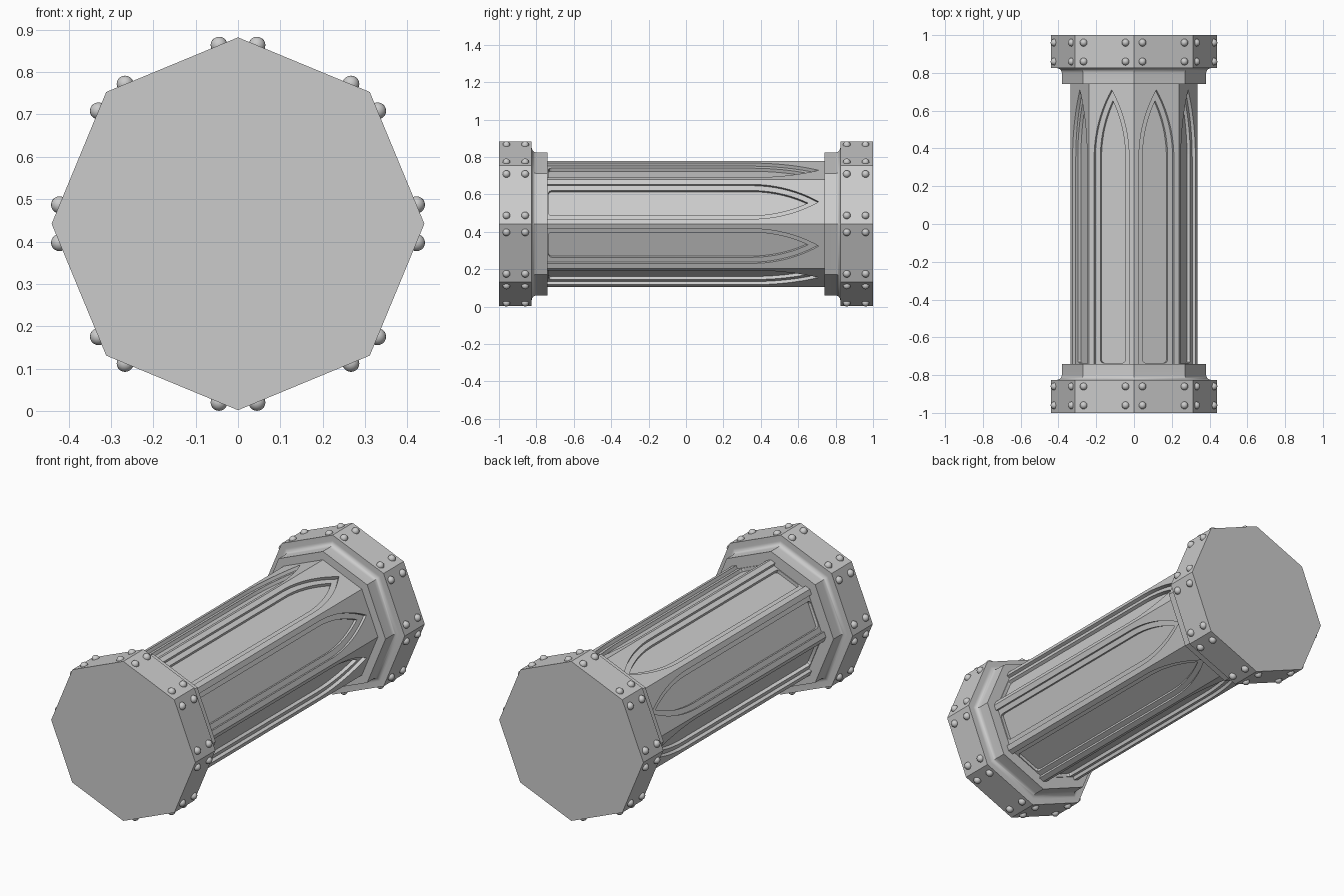
import bpy
import bmesh
from math import cos, sin, pi, radians, sqrt
from mathutils import Vector, Matrix

cube = bpy.data.objects.get("Cube")
if cube:
    bpy.data.objects.remove(cube, do_unlink=True)

SIDES = 8
HALF = pi / SIDES
MID_Z = 0.442
SHAFT_R, CAP_R, COLLAR_R = 0.336, 0.44, 0.382
SHAFT_FLAT = SHAFT_R * cos(HALF)

stone = bpy.data.materials.new("grey stone")
stone.use_nodes = True
grey = (0.6, 0.6, 0.6, 1)
stone.diffuse_color = grey
stone.node_tree.nodes["Principled BSDF"].inputs["Base Color"].default_value = grey


def finish(bm, name, smooth=True):
    bmesh.ops.recalc_face_normals(bm, faces=bm.faces)
    mesh = bpy.data.meshes.new(name)
    bm.to_mesh(mesh)
    bm.free()
    mesh.materials.append(stone)
    obj = bpy.data.objects.new(name, mesh)
    bpy.context.collection.objects.link(obj)
    if smooth:
        shade(obj)
    return obj


def shade(obj):
    bpy.ops.object.select_all(action='DESELECT')
    obj.select_set(True)
    bpy.context.view_layer.objects.active = obj
    bpy.ops.object.shade_smooth_by_angle(angle=radians(32))


def octagon_lathe(name, profile):
    """Sweep (radius, y) pairs round the lying axis with eight flat sides."""
    bm = bmesh.new()
    rings = []
    for r, y in profile:
        rings.append([bm.verts.new((r * cos(2 * HALF * i), y, MID_Z + r * sin(2 * HALF * i)))
                      for i in range(SIDES)])
    for a, b in zip(rings, rings[1:]):
        for i in range(SIDES):
            j = (i + 1) % SIDES
            bm.faces.new((a[i], a[j], b[j], b[i]))
    bm.faces.new(rings[0])
    bm.faces.new(rings[-1])
    return finish(bm, name)


def on_side(i, out, across, y):
    """Point on side i, given its distance from the axis and across the side."""
    a = HALF * (2 * i + 1)
    return Vector((out * cos(a) - across * sin(a), y, MID_Z + out * sin(a) + across * cos(a)))


def arch_outline(inset, start, corner):
    """Pointed arch: straight sides, then two arcs meeting at the tip."""
    spring, big = 0.35, 0.698
    radius, half = big - inset, 0.1 - inset
    centre = big - 0.1
    rise = sqrt(radius ** 2 - centre ** 2)
    right = [(half - corner, start), (half - corner * 0.3, start + corner * 0.3),
             (half, start + corner)] if corner else [(half, start)]
    steps = 14
    for k in range(steps):
        h = rise * k / steps
        right.append((sqrt(radius ** 2 - h ** 2) - centre, spring + h))
    left = [(-u, v) for u, v in reversed(right)]
    return right + [(0, spring + rise)] + left


def cut_arches(target, inset, depth, start, corner):
    bm = bmesh.new()
    outline = arch_outline(inset, start, corner)
    for i in range(SIDES):
        low = [bm.verts.new(on_side(i, SHAFT_FLAT - depth, u, v)) for u, v in outline]
        high = [bm.verts.new(on_side(i, SHAFT_FLAT + 0.05, u, v)) for u, v in outline]
        bm.faces.new(low)
        bm.faces.new(high)
        for k in range(len(low)):
            j = (k + 1) % len(low)
            bm.faces.new((low[k], low[j], high[j], high[k]))
    cutter = finish(bm, "arch_cutter", smooth=False)
    cutter.hide_render = True
    mod = target.modifiers.new("arches", 'BOOLEAN')
    mod.operation = 'DIFFERENCE'
    mod.solver = 'EXACT'
    mod.object = cutter
    bpy.context.view_layer.objects.active = target
    bpy.ops.object.modifier_apply(modifier=mod.name)
    bpy.data.objects.remove(cutter, do_unlink=True)


# Shaft with a stepped pointed panel sunk into every side
shaft = octagon_lathe("shaft", [(SHAFT_R, -0.75), (SHAFT_R, 0.75)])
cut_arches(shaft, 0, 0.018, -0.78, 0)
cut_arches(shaft, 0.028, 0.036, -0.735, 0.015)
shade(shaft)

# Base and capital: collar, hollow moulding, then the wide block
cove = [(COLLAR_R + 0.026 * (1 - cos(t)), 0.798 + 0.027 * sin(t))
        for t in [k * pi / 12 for k in range(7)]]
block = [(COLLAR_R, 0.74)] + cove + [(CAP_R, 0.825), (CAP_R, 1)]

for name, side in (("base", -1), ("capital", 1)):
    octagon_lathe(name, [(r, side * y) for r, y in block])

    # Rivets in pairs of rows, near both edges of every side
    bm = bmesh.new()
    for i in range(SIDES):
        for across in (-0.12, 0.12):
            for y in (0.86, 0.96):
                spot = on_side(i, CAP_R * cos(HALF), across, side * y)
                bmesh.ops.create_uvsphere(bm, u_segments=16, v_segments=10, radius=0.02,
                                          matrix=Matrix.Translation(spot))
    finish(bm, name + "_rivets")
